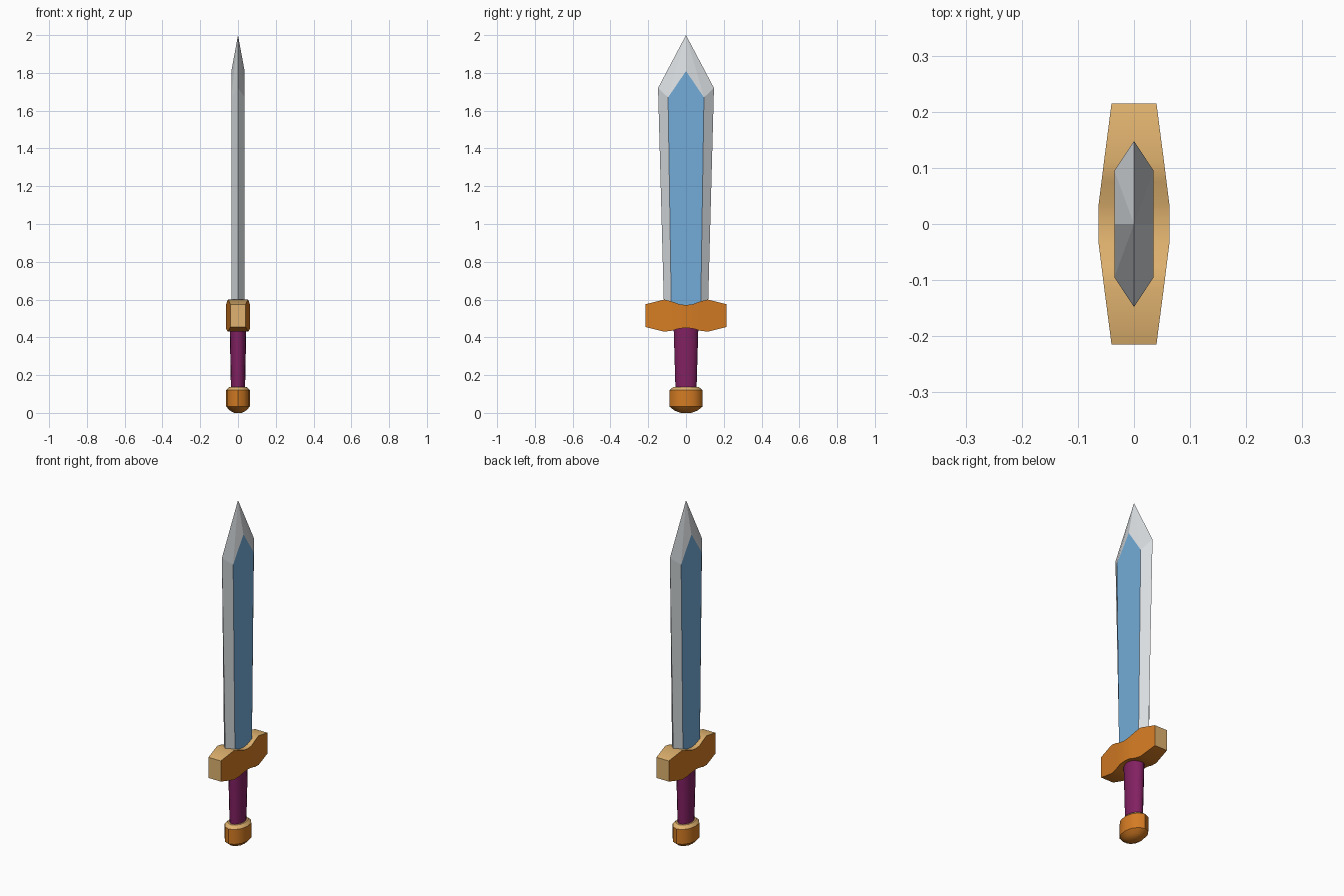
import bpy, bmesh, math

if "Cube" in bpy.data.objects:
    bpy.data.objects.remove(bpy.data.objects["Cube"])


def mat(name, rgb):
    m = bpy.data.materials.new(name)
    m.diffuse_color = (*rgb, 1)
    m.use_nodes = True
    m.node_tree.nodes["Principled BSDF"].inputs["Base Color"].default_value = m.diffuse_color
    return m


SILVER = mat("silver", (0.69, 0.72, 0.74))
BLUE = mat("blade blue", (0.174, 0.413, 0.69))
ORANGE = mat("dark gold", (0.66, 0.20, 0.017))
TAN = mat("pale gold", (0.75, 0.45, 0.16))
PURPLE = mat("grip purple", (0.223, 0.015, 0.122))


def make(name, verts, faces, mats, rule=None, smooth=False):
    """Mesh object; rule(normal) picks the material index of each face."""
    me = bpy.data.meshes.new(name)
    me.from_pydata(verts, [], faces)
    bm = bmesh.new()
    bm.from_mesh(me)
    bmesh.ops.recalc_face_normals(bm, faces=bm.faces)
    bm.normal_update()
    for f in bm.faces:
        f.material_index = rule(f.normal) if rule else 0
    bm.to_mesh(me)
    bm.free()
    for m in mats:
        me.materials.append(m)
    ob = bpy.data.objects.new(name, me)
    bpy.context.collection.objects.link(ob)
    if smooth:
        bpy.ops.object.select_all(action='DESELECT')
        ob.select_set(True)
        bpy.context.view_layer.objects.active = ob
        bpy.ops.object.shade_smooth_by_angle(angle=math.radians(35))
    return ob


def loft(rings):
    """Join equal-length rings of points, with caps at both ends."""
    n = len(rings[0])
    verts = [p for r in rings for p in r]
    faces = [(k * n + i, k * n + (i + 1) % n, (k + 1) * n + (i + 1) % n, (k + 1) * n + i)
             for k in range(len(rings) - 1) for i in range(n)]
    faces += [tuple(range(n)), tuple(range((len(rings) - 1) * n, len(rings) * n))]
    return verts, faces


def oval(rx, ry, z, n):
    return [(rx * math.cos(2 * math.pi * i / n), ry * math.sin(2 * math.pi * i / n), z)
            for i in range(n)]


# Blade: six-sided section, shoulders, then a pointed tip
T = 0.035


def section(inner, outer, zi, zo):
    return [(T, -inner, zi), (T, inner, zi), (0, outer, zo),
            (-T, inner, zi), (-T, -inner, zi), (0, -outer, zo)]


verts, faces = loft([section(0.077, 0.115, 0.50, 0.50), section(0.095, 0.148, 1.67, 1.72)])
faces = [f for f in faces if f != tuple(range(6, 12)) and f not in ((0, 1, 7, 6), (3, 4, 10, 9))]
verts += [(T, 0, 1.81), (-T, 0, 1.81), (0, 0, 2.0)]
faces += [(0, 1, 7, 12, 6), (3, 4, 10, 13, 9)]
for ridge, a, b in ((12, 6, 7), (13, 10, 9)):
    faces += [(a, ridge, 14), (ridge, b, 14), (a, 14, 11), (b, 8, 14)]
make("blade", verts, faces, [SILVER, BLUE], lambda n: 1 if abs(n.x) > 0.99 else 0)

# Crossguard: stations along y as (y, half thickness, bottom, top)
half = [(0.215, 0.040, 0.455, 0.575), (0.115, 0.053, 0.430, 0.600),
        (0.075, 0.058, 0.435, 0.590), (0.035, 0.063, 0.447, 0.575)]
stations = [(-y, x, b, t) for y, x, b, t in half] + [(0, 0.063, 0.45, 0.571)] + half[::-1]
verts, faces = loft([[(x, y, b), (x, y, t), (-x, y, t), (-x, y, b)] for y, x, b, t in stations])
make("crossguard", verts, faces, [ORANGE, TAN],
     lambda n: 1 if n.z > 0.5 or abs(n.y) > 0.9 else 0, smooth=True)

# Grip: tapered oval
make("grip", *loft([oval(0.037, 0.055, 0.10, 16), oval(0.044, 0.066, 0.47, 16)]),
     [PURPLE], smooth=True)

# Pommel: oval drum with pale upper bevel and shallow domed base
rings = [(0.020, 0.028, 0.0), (0.044, 0.062, 0.013), (0.063, 0.088, 0.034),
         (0.063, 0.088, 0.120), (0.047, 0.068, 0.137)]
make("pommel", *loft([oval(*r, 12) for r in rings]), [ORANGE, TAN],
     lambda n: 1 if n.z > 0.3 else 0, smooth=True)
